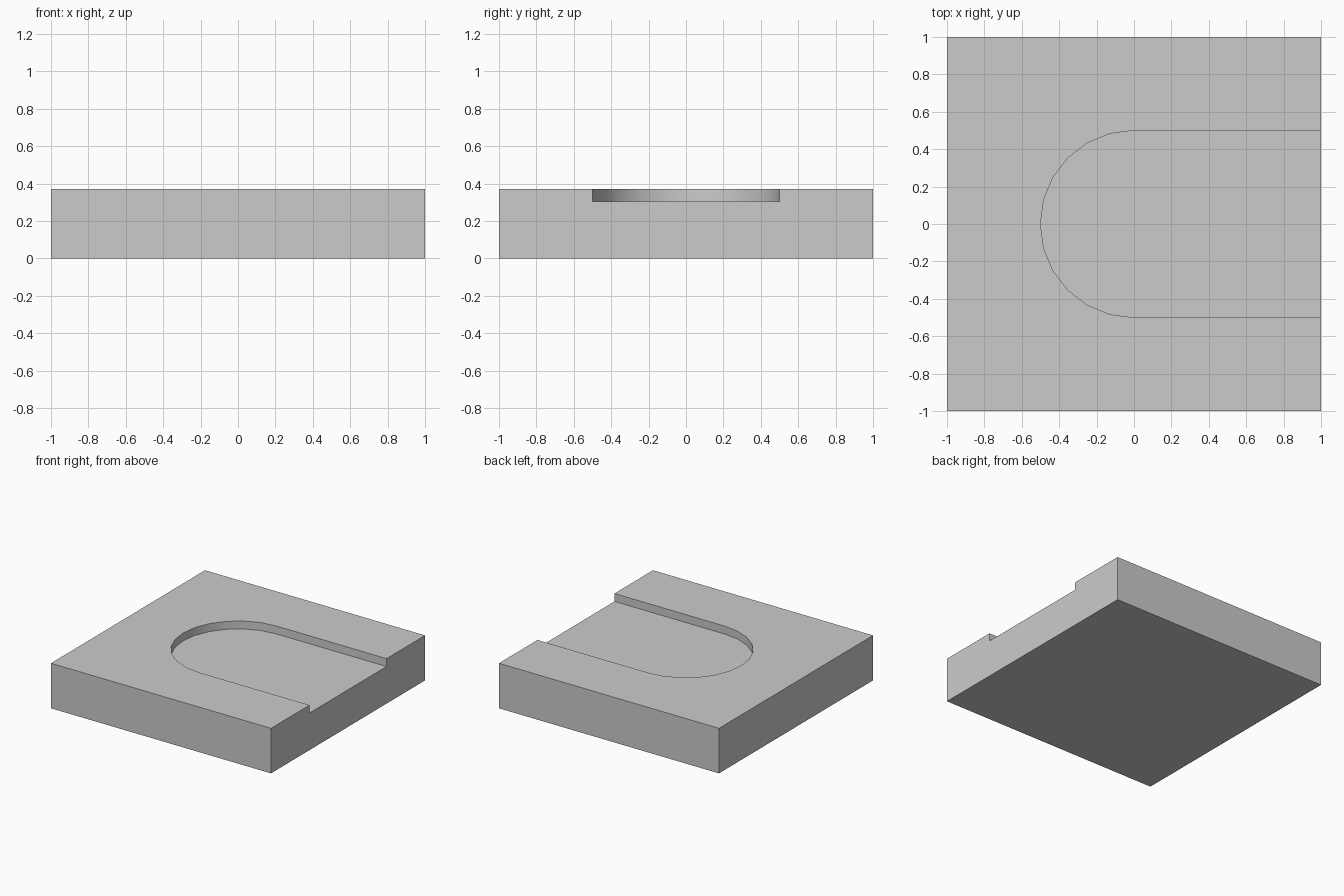
import bpy
import bmesh
from math import sin, cos, pi

# Remove the default cube
cube = bpy.data.objects.get("Cube")
if cube:
    bpy.data.objects.remove(cube, do_unlink=True)

HALF, HEIGHT, FLOOR, RADIUS, STEPS = 1.0, 0.37, 0.305, 0.5, 12

# Material
grey = bpy.data.materials.new("light grey")
grey.use_nodes = True
colour = (0.6, 0.6, 0.6, 1)
grey.diffuse_color = colour
grey.node_tree.nodes["Principled BSDF"].inputs["Base Color"].default_value = colour

bm = bmesh.new()


def ring(points, z):
    return [bm.verts.new((x, y, z)) for x, y in points]


# Slot outline: open at +x, rounded end towards -x
arc = [(RADIUS * cos(a), RADIUS * sin(a))
       for a in (pi / 2 + pi * i / STEPS for i in range(STEPS + 1))]
slot = [(HALF, RADIUS)] + arc + [(HALF, -RADIUS)]
corners = [(HALF, -HALF), (-HALF, -HALF), (-HALF, HALF), (HALF, HALF)]

slot_top = ring(slot, HEIGHT)
slot_floor = ring(slot, FLOOR)
top = ring(corners, HEIGHT)
bottom = ring(corners, 0)

# Slot floor, raised surround and underside
bm.faces.new(slot_floor)
bm.faces.new(slot_top + top)
bm.faces.new(bottom)

# Slot wall
for i in range(len(slot) - 1):
    bm.faces.new((slot_top[i], slot_top[i + 1], slot_floor[i + 1], slot_floor[i]))

# Three plain sides, then the side that the slot opens through
for i in range(3):
    bm.faces.new((bottom[i], bottom[i + 1], top[i + 1], top[i]))
bm.faces.new((bottom[0], bottom[3], top[3], slot_top[0],
              slot_floor[0], slot_floor[-1], slot_top[-1], top[0]))

bmesh.ops.recalc_face_normals(bm, faces=bm.faces)
mesh = bpy.data.meshes.new("slotted_block")
bm.to_mesh(mesh)
bm.free()
mesh.materials.append(grey)

block = bpy.data.objects.new("slotted_block", mesh)
bpy.context.collection.objects.link(block)
bpy.ops.object.select_all(action="DESELECT")
block.select_set(True)
bpy.context.view_layer.objects.active = block
bpy.ops.object.shade_smooth_by_angle(angle=pi / 6)
